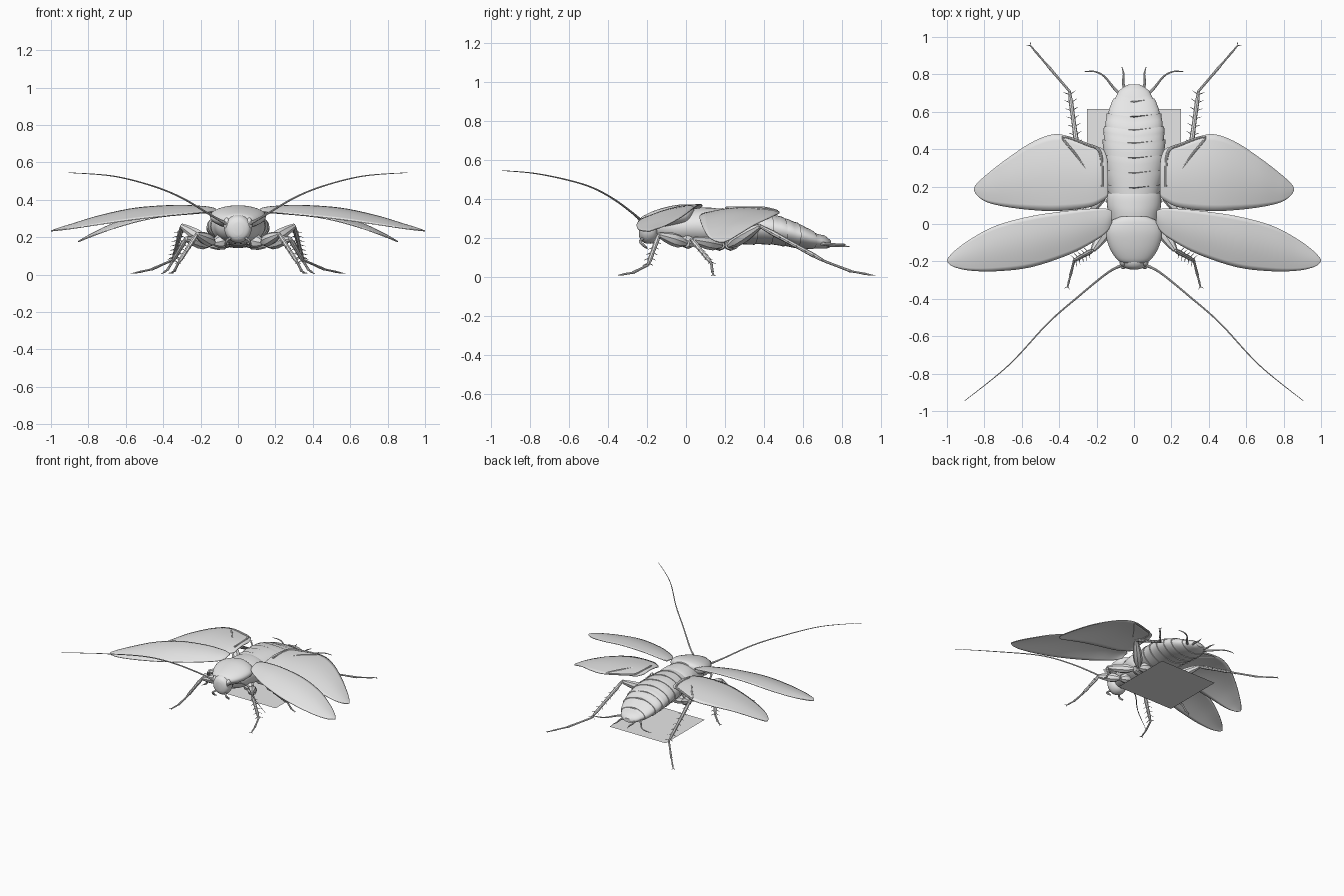
import bpy, bmesh, math
from mathutils import Vector

grey = bpy.data.materials.new("plain_grey")
grey.diffuse_color = (0.8, 0.8, 0.8, 1)


def finish(name, bm, mirror=False, thick=0, angle=40):
    bmesh.ops.recalc_face_normals(bm, faces=bm.faces)
    me = bpy.data.meshes.new(name)
    bm.to_mesh(me)
    bm.free()
    me.materials.append(grey)
    ob = bpy.data.objects.new(name, me)
    bpy.context.collection.objects.link(ob)
    if thick:
        m = ob.modifiers.new("thickness", 'SOLIDIFY')
        m.thickness, m.offset = thick, 0
    if mirror:
        m = ob.modifiers.new("mirror", 'MIRROR')
        m.use_mirror_merge = False
    bpy.context.view_layer.objects.active = ob
    ob.select_set(True)
    bpy.ops.object.shade_smooth_by_angle(angle=math.radians(angle))
    ob.select_set(False)
    return ob


def spline(rows, n):
    """Catmull-Rom through tuples of any length, n steps per span."""
    p = [rows[0]] + list(rows) + [rows[-1]]
    out = []
    for i in range(1, len(p) - 2):
        for k in range(n):
            t = k / n
            out.append(tuple(0.5 * (2 * b + (c - a) * t + (2 * a - 5 * b + 4 * c - d) * t * t
                                    + (3 * b - a - 3 * c + d) * t ** 3)
                             for a, b, c, d in zip(*p[i - 1:i + 3])))
    return out + [tuple(rows[-1])]


def skin(bm, rings):
    """Bridge closed rings of points and cap both ends."""
    vs = [[bm.verts.new(c) for c in r] for r in rings]
    n = len(vs[0])
    for a, b in zip(vs, vs[1:]):
        for i in range(n):
            bm.faces.new((a[i], a[(i + 1) % n], b[(i + 1) % n], b[i]))
    bm.faces.new(vs[0][::-1])
    bm.faces.new(vs[-1])


def tube(bm, rows, sides=8):
    """Rows of (x, y, z, radius)."""
    pts = [Vector(r[:3]) for r in rows]
    rings = []
    for i, p in enumerate(pts):
        d = (pts[min(i + 1, len(pts) - 1)] - pts[max(i - 1, 0)]).normalized()
        ref = Vector((0, 0, 1)) if abs(d.z) < 0.9 else Vector((0, 1, 0))
        u = d.cross(ref).normalized()
        v = d.cross(u)
        rings.append([p + rows[i][3] * (u * math.cos(a) + v * math.sin(a))
                      for a in (2 * math.pi * k / sides for k in range(sides))])
    skin(bm, rings)


def ring(y, w, top, bot, sag=0.0, scale=1.0, n=32):
    """Cross-section whose widest line sits below mid height; sag bows it in y."""
    mid = bot + (top - bot) * 0.52
    out = []
    for k in range(n):
        a = 2 * math.pi * k / n
        c, s = math.cos(a), math.sin(a)
        h = (top - mid) if s > 0 else (mid - bot)
        out.append((w * c * scale, y - sag * (1 - abs(c)), mid + h * s * scale))
    return out


def body(name, rows, n=4):
    bm = bmesh.new()
    skin(bm, [ring(*r) for r in spline(rows, n)])
    return finish(name, bm)


# Neck shield, thorax and head: (y, half width, top, bottom)
body("neck_shield", [(-0.212, 0.04, 0.305, 0.275), (-0.195, 0.085, 0.325, 0.255), (-0.13, 0.13, 0.35, 0.245),
                     (-0.05, 0.15, 0.368, 0.25), (0.01, 0.13, 0.37, 0.26), (0.04, 0.07, 0.362, 0.3)])
body("thorax", [(-0.15, 0.06, 0.31, 0.2), (-0.06, 0.11, 0.33, 0.17), (0.04, 0.13, 0.352, 0.16),
                (0.1, 0.145, 0.355, 0.155), (0.16, 0.14, 0.35, 0.16), (0.2, 0.1, 0.33, 0.2)])
body("head", [(-0.242, 0.025, 0.28, 0.21), (-0.23, 0.058, 0.305, 0.185), (-0.2, 0.073, 0.32, 0.17),
              (-0.16, 0.065, 0.315, 0.18), (-0.14, 0.03, 0.29, 0.21)])

# Abdomen: overlapping flared segments
profile = spline([(0.12, 0.13, 0.35, 0.17), (0.3, 0.158, 0.347, 0.165), (0.45, 0.166, 0.325, 0.165),
                  (0.57, 0.148, 0.285, 0.15), (0.65, 0.118, 0.245, 0.143), (0.72, 0.072, 0.205, 0.145),
                  (0.748, 0.025, 0.18, 0.155)], 10)


def section(y):
    return min(profile, key=lambda r: abs(r[0] - y))[1:]


cuts = [0.13, 0.2, 0.28, 0.36, 0.44, 0.51, 0.58, 0.66, 0.745]
bm = bmesh.new()
for i, (a, b) in enumerate(zip(cuts, cuts[1:])):
    last = i == len(cuts) - 2
    rings = []
    for k in range(6):
        t = k / 5
        y = a + (b + (0 if last else 0.012) - a) * t
        rings.append(ring(y, *section(y), sag=0.0 if last and k > 2 else 0.022, scale=0.96 + 0.06 * t))
    skin(bm, rings)
finish("abdomen", bm)


# Wings: stations of (x, front y, rear y, front z, rear z)
def wing(name, rows, camber):
    bm = bmesh.new()
    m = 12
    grid = []
    for x, y0, y1, z0, z1 in spline(rows, 5):
        grid.append([bm.verts.new((x, y0 + (y1 - y0) * j / m, z0 + (z1 - z0) * j / m
                                   + camber * abs(y1 - y0) * math.sin(math.pi * j / m)))
                     for j in range(m + 1)])
    for a, b in zip(grid, grid[1:]):
        for j in range(m):
            bm.faces.new((a[j], b[j], b[j + 1], a[j + 1]))
    return finish(name, bm, True, 0.005)


wing("front_wings", [(0.12, 0.0, 0.07, 0.335, 0.352), (0.15, -0.045, 0.082, 0.335, 0.36),
                     (0.21, -0.09, 0.083, 0.33, 0.366), (0.34, -0.16, 0.072, 0.318, 0.37),
                     (0.55, -0.23, 0.042, 0.295, 0.355), (0.74, -0.252, -0.01, 0.268, 0.315),
                     (0.88, -0.248, -0.085, 0.247, 0.272), (0.96, -0.23, -0.145, 0.237, 0.247),
                     (0.99, -0.21, -0.178, 0.234, 0.236), (0.999, -0.195, -0.19, 0.232, 0.232)], 0.06)
wing("hind_wings", [(0.14, 0.15, 0.33, 0.33, 0.34), (0.165, 0.125, 0.4, 0.33, 0.345),
                    (0.24, 0.09, 0.425, 0.325, 0.345), (0.4, 0.07, 0.48, 0.31, 0.332),
                    (0.53, 0.074, 0.445, 0.285, 0.31), (0.67, 0.09, 0.355, 0.245, 0.268),
                    (0.78, 0.115, 0.27, 0.205, 0.217), (0.835, 0.15, 0.22, 0.183, 0.187),
                    (0.855, 0.183, 0.192, 0.175, 0.176)], 0.05)

# Folded ridge across each hind wing
bm = bmesh.new()
tube(bm, spline([(0.17, 0.2, 0.352, 0.007), (0.18, 0.38, 0.352, 0.008), (0.25, 0.425, 0.347, 0.008),
                 (0.38, 0.465, 0.336, 0.007), (0.31, 0.37, 0.35, 0.006), (0.24, 0.27, 0.351, 0.003)], 5))
finish("wing_folds", bm, True)

# Legs: coxa, knee, tibia end, foot tip
legs = {
    "front": [(0.05, 0.02, 0.19), (0.13, 0.0, 0.17), (0.22, -0.14, 0.215), (0.32, -0.195, 0.06), (0.355, -0.335, 0.01)],
    "middle": [(0.05, 0.16, 0.18), (0.15, 0.18, 0.16), (0.28, 0.03, 0.19), (0.35, 0.13, 0.07), (0.4, 0.14, 0.01)],
    "hind": [(0.05, 0.24, 0.18), (0.14, 0.22, 0.16), (0.3, 0.38, 0.26), (0.345, 0.71, 0.08), (0.555, 0.955, 0.008)],
}
for name, pts in legs.items():
    hip, hinge, knee, ankle, toe = map(Vector, pts)
    bm = bmesh.new()

    def limb(a, b, radii):
        n = len(radii) - 1
        tube(bm, [tuple(a.lerp(b, i / n)) + (r,) for i, r in enumerate(radii)])

    limb(hip, hinge, (0.025, 0.04, 0.035, 0.02))
    limb(hinge, knee, (0.014, 0.033, 0.034, 0.026, 0.014))
    limb(knee, ankle, (0.009, 0.014, 0.012, 0.011, 0.012, 0.007))
    # Jointed foot, lying flatter toward the toe
    mid = ankle.lerp(toe, 0.55) - Vector((0, 0, 0.012))
    limb(ankle, mid, (0.007, 0.0065, 0.008))
    limb(mid, toe, (0.006, 0.005, 0.006, 0.003))
    # Paired toe claws
    d = (toe - mid).normalized()
    side = d.cross(Vector((0, 0, 1))).normalized()
    for s in (-1, 1):
        tube(bm, [tuple(toe) + (0.003,), tuple(toe + d * 0.012 + side * s * 0.014) + (0.001,)], 5)
    finish(name + "_legs", bm, True)

    # Bristles along the shin
    bm = bmesh.new()
    d = (ankle - knee).normalized()
    side = d.cross(Vector((0, 0, 1))).normalized()
    count = 7 if name == "hind" else 5
    for i in range(count):
        p = knee.lerp(ankle, (i + 1.2) / (count + 0.6))
        for s in (-1, 1):
            tip = p + side * s * 0.034 + d * 0.018
            tube(bm, [tuple(p) + (0.004,), tuple(tip) + (0.0008,)], 5)
    finish(name + "_leg_bristles", bm, True)

# Antennae, mouth feelers and tail feelers
feelers = {
    "antennae": [(0.05, -0.215, 0.265, 0.009), (0.14, -0.26, 0.315, 0.006), (0.3, -0.39, 0.41, 0.005),
                 (0.46, -0.53, 0.475, 0.004), (0.67, -0.755, 0.527, 0.003), (0.905, -0.945, 0.545, 0.0015)],
    "mouth_feelers": [(0.035, -0.215, 0.2, 0.008), (0.06, -0.235, 0.18, 0.007), (0.065, -0.21, 0.155, 0.007),
                      (0.05, -0.2, 0.145, 0.003)],
    "outer_tail_feelers": [(0.07, 0.69, 0.17, 0.009), (0.11, 0.73, 0.168, 0.007), (0.16, 0.79, 0.165, 0.005),
                           (0.21, 0.815, 0.165, 0.004), (0.265, 0.815, 0.165, 0.0015)],
    "inner_tail_feelers": [(0.045, 0.71, 0.165, 0.009), (0.058, 0.755, 0.16, 0.007), (0.055, 0.8, 0.157, 0.005),
                           (0.065, 0.84, 0.155, 0.0015)],
}
for name, rows in feelers.items():
    bm = bmesh.new()
    tube(bm, spline(rows, 6))
    finish(name, bm, True)

# Eyes
bm = bmesh.new()
bmesh.ops.create_uvsphere(bm, u_segments=16, v_segments=10, radius=1)
for v in bm.verts:
    v.co = Vector((0.06 + v.co.x * 0.018, -0.2 + v.co.y * 0.028, 0.27 + v.co.z * 0.035))
finish("eyes", bm, True)

# Flat square floor plate
bm = bmesh.new()
bm.faces.new([bm.verts.new(c) for c in ((-0.25, 0.12, 0), (0.25, 0.12, 0), (0.25, 0.615, 0), (-0.25, 0.615, 0))])
finish("floor_plate", bm)
